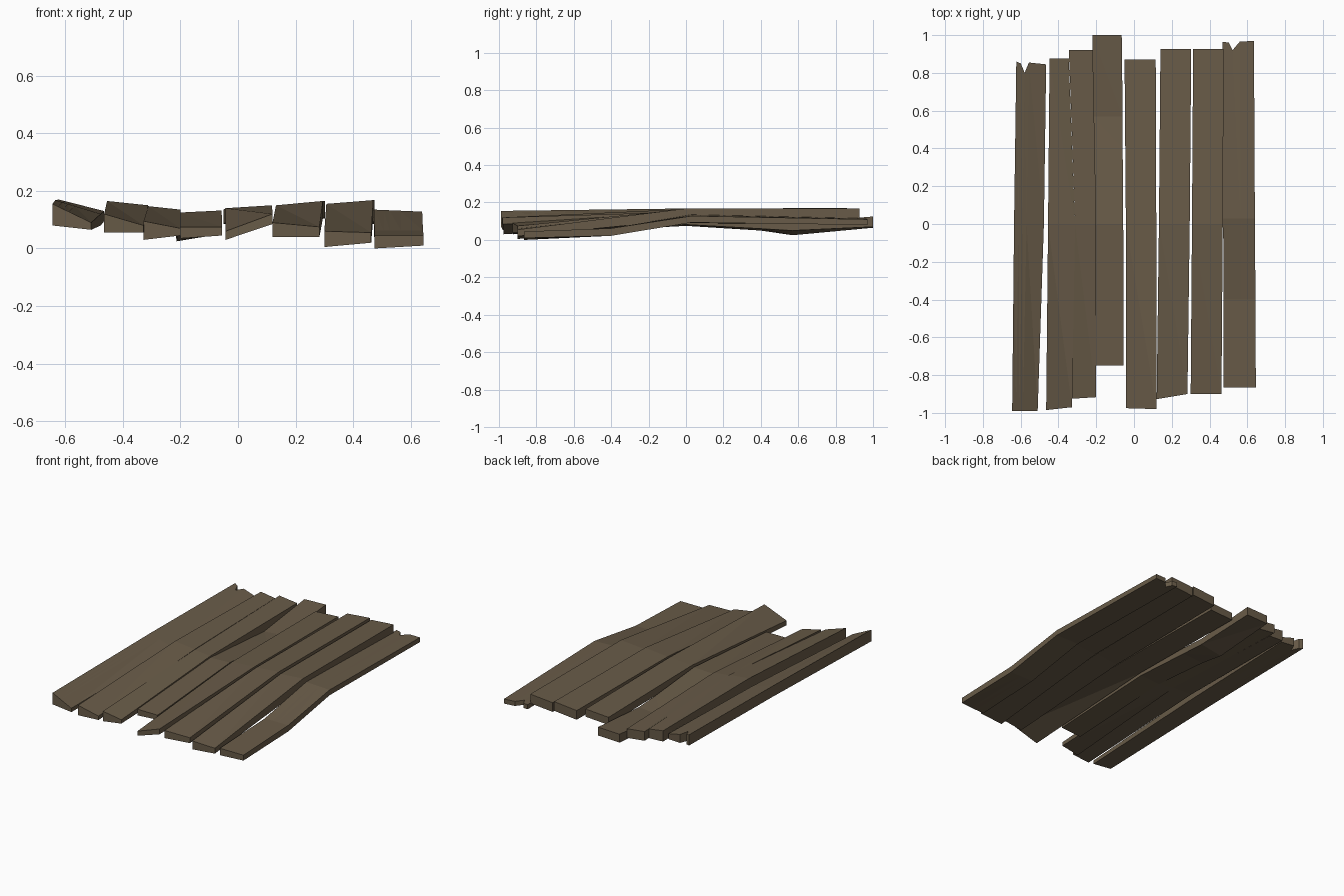
import bpy, bmesh

wood = bpy.data.materials.new("weathered_wood")
wood.diffuse_color = (0.14, 0.105, 0.065, 1)


def plank(name, stations, notch=((0, 0), (1, 0)), front_skew=0.0):
    """stations: (y, x left, x right, top left, top right, thickness left, thickness right).
    notch: (fraction across, y shift) along the back end."""
    bm = bmesh.new()
    top, bot = [], []
    last = len(stations) - 1
    for i, (y, xl, xr, zl, zr, tl, tr) in enumerate(stations):
        t_row, b_row = [], []
        for f, dy in notch:
            yy = y + (dy if i == last else 0) + (front_skew * f if i == 0 else 0)
            x, z, t = xl + (xr - xl) * f, zl + (zr - zl) * f, tl + (tr - tl) * f
            t_row.append(bm.verts.new((x, yy, z)))
            b_row.append(bm.verts.new((x, yy, z - t)))
        top.append(t_row)
        bot.append(b_row)
    n = len(notch) - 1
    for i in range(last):
        for j in range(n):
            for g in (top, bot):  # creased along the left-back to right-front diagonal
                a, b, c, d = g[i][j], g[i][j + 1], g[i + 1][j + 1], g[i + 1][j]
                bm.faces.new((a, b, d))
                bm.faces.new((b, c, d))
        for j in (0, n):
            bm.faces.new((top[i][j], top[i + 1][j], bot[i + 1][j], bot[i][j]))
    for i in (0, last):
        for j in range(n):
            bm.faces.new((top[i][j], top[i][j + 1], bot[i][j + 1], bot[i][j]))
    bmesh.ops.recalc_face_normals(bm, faces=bm.faces)
    me = bpy.data.meshes.new(name)
    bm.to_mesh(me)
    bm.free()
    me.materials.append(wood)
    bpy.context.collection.objects.link(bpy.data.objects.new(name, me))


# left edge plank, tilted, with a split back end
plank("plank_1", [
    (-0.99, -0.645, -0.51, 0.155, 0.09, 0.075, 0.025),
    (0.0, -0.635, -0.477, 0.168, 0.12, 0.07, 0.04),
    (0.85, -0.623, -0.465, 0.17, 0.13, 0.07, 0.035)],
    notch=((0, 0.01), (0.15, 0.0), (0.28, -0.05), (0.42, 0.005), (1, -0.005)))

# humped planks
plank("plank_2", [
    (-0.985, -0.465, -0.328, 0.12, 0.08, 0.065, 0.025),
    (0.0, -0.455, -0.312, 0.165, 0.15, 0.07, 0.06),
    (0.875, -0.447, -0.345, 0.155, 0.14, 0.07, 0.06)], front_skew=0.015)
plank("plank_3", [
    (-0.925, -0.328, -0.20, 0.095, 0.07, 0.065, 0.025),
    (0.0, -0.312, -0.20, 0.147, 0.135, 0.06, 0.06),
    (0.92, -0.345, -0.218, 0.14, 0.125, 0.06, 0.06)], front_skew=0.008)

# short plank sagging near its back end
plank("plank_4", [
    (-0.75, -0.20, -0.055, 0.075, 0.075, 0.04, 0.03),
    (0.0, -0.20, -0.057, 0.125, 0.132, 0.05, 0.05),
    (0.4, -0.21, -0.06, 0.09, 0.10, 0.04, 0.04),
    (0.57, -0.213, -0.06, 0.075, 0.09, 0.05, 0.04),
    (1.0, -0.22, -0.065, 0.12, 0.125, 0.055, 0.055)])

# twisted plank with a diagonal crease
plank("plank_5", [
    (-0.975, -0.043, 0.12, 0.06, 0.12, 0.03, 0.035),
    (0.0, -0.043, 0.118, 0.14, 0.15, 0.05, 0.05),
    (0.87, -0.05, 0.115, 0.135, 0.145, 0.05, 0.05)], front_skew=-0.005)

plank("plank_6", [
    (-0.927, 0.12, 0.283, 0.09, 0.075, 0.05, 0.035),
    (0.0, 0.132, 0.295, 0.15, 0.165, 0.06, 0.06),
    (0.927, 0.14, 0.303, 0.15, 0.165, 0.06, 0.06)], front_skew=0.027)
plank("plank_7", [
    (-0.9, 0.30, 0.463, 0.06, 0.055, 0.055, 0.035),
    (0.0, 0.307, 0.47, 0.155, 0.168, 0.06, 0.06),
    (0.927, 0.313, 0.475, 0.155, 0.168, 0.06, 0.06)])

# thin right edge plank, bent in the middle, with a split back end
plank("plank_8", [
    (-0.865, 0.475, 0.645, 0.045, 0.045, 0.045, 0.035),
    (-0.4, 0.474, 0.643, 0.062, 0.062, 0.04, 0.04),
    (0.03, 0.472, 0.64, 0.135, 0.128, 0.04, 0.035),
    (0.965, 0.468, 0.635, 0.115, 0.11, 0.03, 0.03)],
    notch=((0, 0), (0.2, -0.005), (0.32, -0.045), (0.55, 0.0), (1, 0.005)))
